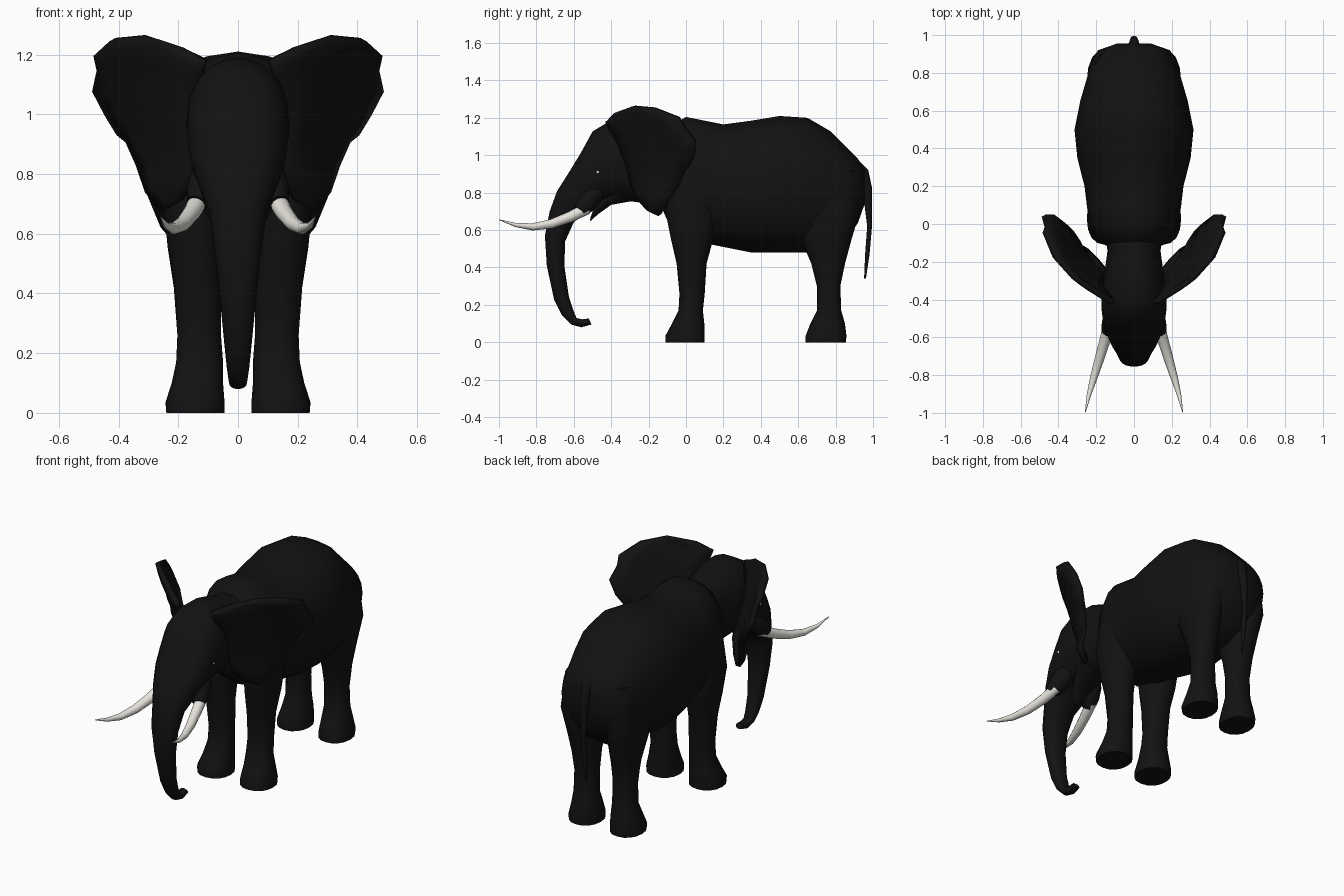
import bpy, math
from mathutils import Vector

if "Cube" in bpy.data.objects:
    bpy.data.objects.remove(bpy.data.objects["Cube"])


def material(name, color):
    m = bpy.data.materials.new(name)
    m.diffuse_color = color
    m.use_nodes = True
    m.node_tree.nodes["Principled BSDF"].inputs["Base Color"].default_value = m.diffuse_color
    return m


HIDE = material("dark_hide", (0.006, 0.006, 0.006, 1))
IVORY = material("ivory", (0.80, 0.78, 0.72, 1))


def make(name, verts, faces, mat, mirror=False):
    me = bpy.data.meshes.new(name)
    me.from_pydata([tuple(v) for v in verts], [], faces)
    ob = bpy.data.objects.new(name, me)
    bpy.context.collection.objects.link(ob)
    me.materials.append(mat)
    bpy.context.view_layer.objects.active = ob
    ob.select_set(True)
    bpy.ops.object.mode_set(mode='EDIT')
    bpy.ops.mesh.select_all(action='SELECT')
    bpy.ops.mesh.normals_make_consistent(inside=False)
    bpy.ops.object.mode_set(mode='OBJECT')
    bpy.ops.object.shade_smooth_by_angle(angle=math.radians(50))
    ob.select_set(False)
    if mirror:
        ob.modifiers.new("mirror", 'MIRROR').use_mirror_merge = False
    return ob


def loft(name, rings, n=16, power=1.0, mat=HIDE, mirror=False):
    """Skin of oval rings, each given as (centre, half axis u, half axis v)."""
    def bend(t):
        return math.copysign(abs(t) ** power, t)
    verts, faces = [], []
    for c, u, v in rings:
        for i in range(n):
            a = 2 * math.pi * i / n
            verts.append(Vector(c) + Vector(u) * bend(math.cos(a)) + Vector(v) * bend(math.sin(a)))
    for r in range(len(rings) - 1):
        for i in range(n):
            j = (i + 1) % n
            faces.append((r * n + i, r * n + j, (r + 1) * n + j, (r + 1) * n + i))
    faces.append(tuple(range(n)))
    faces.append(tuple(range((len(rings) - 1) * n, len(rings) * n)))
    return make(name, verts, faces, mat, mirror)


def span(y0, z0, y1, z1, w, x=0):
    """Ring between a top and a bottom profile point, with half width w."""
    return ((x, (y0 + y1) / 2, (z0 + z1) / 2), (w, 0, 0), (0, (y0 - y1) / 2, (z0 - z1) / 2))


# Body: y, top, bottom, half width
body = [(-.13, 1.08, .72, .12), (-.09, 1.15, .63, .19), (0, 1.205, .56, .235),
        (.1, 1.185, .53, .25), (.2, 1.165, .51, .262), (.35, 1.185, .48, .30),
        (.5, 1.21, .48, .315), (.65, 1.20, .48, .285), (.77, 1.13, .49, .25),
        (.86, 1.04, .55, .225), (.92, .98, .64, .19), (.955, .92, .74, .09)]
loft("body", [span(y, t, y, b, w) for y, t, b, w in body], n=20, power=.92)

# Head and trunk: top y z, bottom y z, half width
head = [(.05, 1.15, 0, .70, .17), (-.15, 1.14, -.13, .76, .14), (-.28, 1.19, -.22, .74, .155),
        (-.41, 1.185, -.32, .755, .172), (-.50, 1.13, -.40, .76, .172), (-.56, 1.02, -.45, .755, .165),
        (-.62, .92, -.49, .74, .155), (-.69, .81, -.54, .69, .125), (-.73, .70, -.60, .64, .095),
        (-.755, .57, -.645, .54, .08), (-.745, .41, -.65, .41, .063), (-.705, .225, -.625, .24, .046),
        (-.665, .145, -.60, .165, .038), (-.615, .095, -.585, .13, .032), (-.56, .08, -.555, .123, .03),
        (-.505, .095, -.52, .128, .024)]
loft("head_and_trunk", [span(*r) for r in head], n=18, power=.9)

# Lower jaw
loft("lower_jaw", [span(*r) for r in [(-.45, .85, -.26, .76, .11), (-.475, .76, -.40, .735, .075),
                                      (-.495, .71, -.47, .685, .05), (-.51, .67, -.515, .645, .025)]], n=12)

# Legs: z, y range, x range
front = [(0, -.11, .10, .045, .24), (.035, -.11, .10, .045, .243), (.10, -.075, .098, .05, .222),
         (.17, -.04, .09, .05, .207), (.26, -.035, .10, .057, .203), (.42, -.05, .11, .057, .215),
         (.55, -.08, .145, .055, .235), (.70, -.11, .17, .06, .25), (.92, -.07, .15, .09, .235)]
rear = [(0, .64, .855, .045, .23), (.035, .64, .858, .045, .233), (.10, .665, .85, .05, .215),
        (.17, .70, .83, .055, .203), (.30, .70, .825, .057, .20), (.42, .67, .85, .055, .208),
        (.55, .615, .885, .045, .228), (.70, .57, .93, .04, .25), (.92, .60, .91, .07, .22)]
for name, leg in (("front_legs", front), ("rear_legs", rear)):
    loft(name, [(((c + d) / 2, (a + b) / 2, z), ((d - c) / 2, 0, 0), (0, (b - a) / 2, 0))
                for z, a, b, c, d in leg], n=16, power=.9, mirror=True)

# Tail
loft("tail", [span(*r) for r in [(.90, 1.0, .90, .86, .045), (.975, .925, .93, .84, .03),
                                 (.997, .82, .945, .80, .022), (.995, .62, .968, .62, .014),
                                 (.982, .47, .957, .47, .016), (.962, .34, .952, .34, .006)]], n=10)


def tube(name, pts, mat):
    """Tapered round tube along x y z radius points, mirrored."""
    rings = []
    for i, (x, y, z, r) in enumerate(pts):
        d = Vector(pts[min(i + 1, len(pts) - 1)][:3]) - Vector(pts[max(i - 1, 0)][:3])
        u = d.cross(Vector((0, 0, 1))).normalized()
        rings.append(((x, y, z), u * r, u.cross(d).normalized() * r))
    loft(name, rings, n=12, mat=mat, mirror=True)


# Tusks and their fleshy sockets
tube("tusks", [(.13, -.53, .715, .032), (.155, -.62, .67, .029), (.185, -.72, .633, .025),
               (.215, -.82, .617, .019), (.24, -.91, .627, .011), (.258, -.998, .655, .002)], IVORY)
tube("tusk_sockets", [(.08, -.46, .86, .04), (.10, -.50, .79, .06), (.122, -.535, .735, .052),
                      (.137, -.57, .70, .037)], HIDE)

# Eyes
tube("eyes", [(.145, -.472, .912, .012), (.165, -.472, .912, .012), (.169, -.472, .912, .004)], IVORY)

# Ears: hinge line on the head, stretched out to the rim
rim = [(.19, -.37, 1.225), (.32, -.28, 1.263), (.42, -.17, 1.25), (.473, -.04, 1.20),
       (.462, -.01, 1.15), (.477, .045, 1.08), (.435, .045, 1.0), (.395, .015, .935),
       (.365, -.01, .91), (.33, -.045, .83), (.30, -.11, .74), (.25, -.14, .68), (.19, -.20, .71)]
hinge = [Vector((.11, -.42, 1.18)), Vector((.15, -.34, 1.0)), Vector((.14, -.26, .78))]
cols = 6
verts, faces = [], []
for i, p in enumerate(rim):
    t = 2 * i / (len(rim) - 1)
    base = hinge[0].lerp(hinge[1], t) if t < 1 else hinge[1].lerp(hinge[2], t - 1)
    for k in range(cols):
        s = k / (cols - 1)
        swell = .03 * math.sin(math.pi * s) * math.sin(math.pi * t / 2)
        ripple = .012 * s * (-1) ** i if 3 < i < 11 and k < cols - 1 else 0
        verts.append(base.lerp(Vector(p), s) + Vector((.6, -.8, 0)) * (swell + ripple))
for i in range(len(rim) - 1):
    for k in range(cols - 1):
        a = i * cols + k
        faces.append((a, a + 1, a + cols + 1, a + cols))
ears = make("ears", verts, faces, HIDE)
solid = ears.modifiers.new("thickness", 'SOLIDIFY')
solid.thickness, solid.offset = .028, 0
ears.modifiers.new("mirror", 'MIRROR').use_mirror_merge = False
